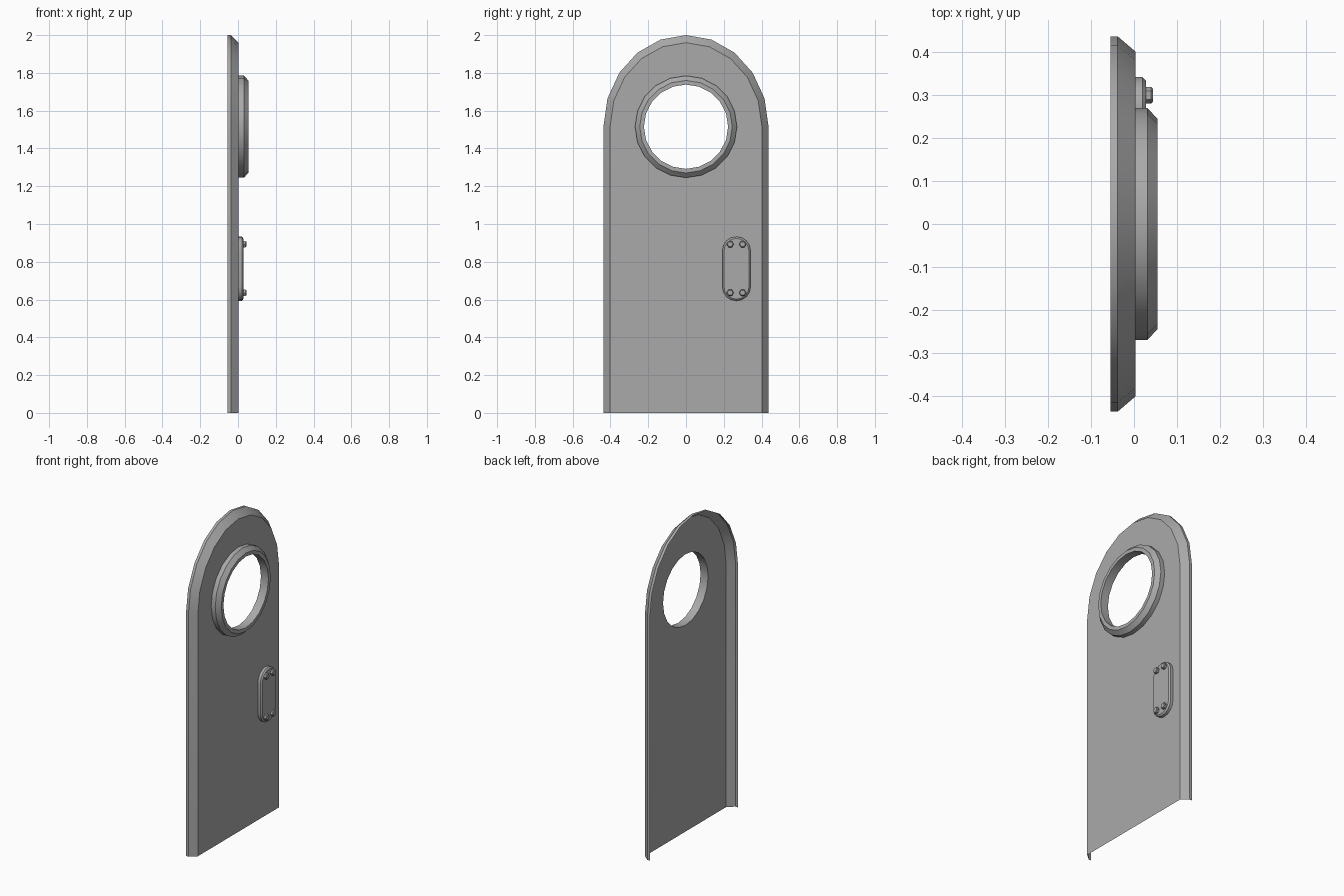
import bpy, bmesh, math

cube = bpy.data.objects.get("Cube")
if cube:
    bpy.data.objects.remove(cube, do_unlink=True)

GREY = (0.4, 0.4, 0.4, 1.0)
metal = bpy.data.materials.new("grey_metal")
metal.use_nodes = True
metal.diffuse_color = GREY
metal.node_tree.nodes["Principled BSDF"].inputs["Base Color"].default_value = GREY

FACE_X = 0.003             # outer face of the door panel
WINDOW_Z = 1.515
WINDOW_R = 0.223
LATCH = (0.267, 0.763)     # centre of the latch plate (y, z)


def ellipse(y, z, ry, rz, count, start=0.0, sweep=math.tau):
    """Points counter-clockwise as seen from +x; a full sweep omits the repeat."""
    steps = count if sweep >= math.tau else count - 1
    return [(y + ry * math.cos(start + sweep * i / steps),
             z + rz * math.sin(start + sweep * i / steps)) for i in range(count)]


def arch(half_width, top):
    """Round-topped door outline, starting and ending on the floor."""
    curve = ellipse(0, WINDOW_Z, half_width, top - WINDOW_Z, 11, 0, math.pi)
    return [(half_width, 0)] + curve + [(-half_width, 0)]


def capsule(inset):
    y, z = LATCH
    r = 0.075 - inset
    return (ellipse(y, z + 0.095, r, r, 9, 0, math.pi)
            + ellipse(y, z - 0.095, r, r, 9, math.pi, math.pi))


def add_loop(bm, points, x):
    return [bm.verts.new((x, y, z)) for y, z in points]


def bridge(bm, a, b, closed=True):
    n = len(a)
    for i in range(n if closed else n - 1):
        j = (i + 1) % n
        bm.faces.new((a[i], a[j], b[j], b[i]))


def finish(bm, name):
    mesh = bpy.data.meshes.new(name)
    bm.to_mesh(mesh)
    bm.free()
    mesh.materials.append(metal)
    obj = bpy.data.objects.new(name, mesh)
    bpy.context.collection.objects.link(obj)
    bpy.ops.object.select_all(action="DESELECT")
    obj.select_set(True)
    bpy.context.view_layer.objects.active = obj
    bpy.ops.object.shade_smooth_by_angle(angle=math.radians(30))
    return obj


def loft(name, sections, caps=True):
    """Join (points, x) sections in order, optionally closing both ends."""
    bm = bmesh.new()
    loops = [add_loop(bm, pts, x) for pts, x in sections]
    for a, b in zip(loops, loops[1:]):
        bridge(bm, a, b)
    if caps:
        bm.faces.new(loops[-1])
        bm.faces.new(loops[0][::-1])
    return finish(bm, name)


def window_circle(r):
    return ellipse(0, WINDOW_Z, r, r, 20)


# Door panel: thin sheet with window and latch openings and a folded rim
bm = bmesh.new()
panel = add_loop(bm, arch(0.402, 1.96), FACE_X)
openings = [add_loop(bm, window_circle(WINDOW_R), FACE_X),
            add_loop(bm, capsule(0), FACE_X)]
edges = [bm.edges.new((v, loop[(i + 1) % len(loop)]))
         for loop in [panel] + openings for i, v in enumerate(loop)]
bmesh.ops.triangle_fill(bm, use_beauty=True, edges=edges, normal=(1, 0, 0))
for f in bm.faces:
    f.normal_update()
    if f.normal.x < 0:
        f.normal_flip()
fold = add_loop(bm, arch(0.437, 2.0), -0.038)
back = add_loop(bm, arch(0.437, 2.0), -0.055)
bridge(bm, fold, panel, closed=False)
bridge(bm, back, fold, closed=False)
finish(bm, "door_panel")

# Raised window frame with a chamfered outer edge
frame_profile = [(0.27, FACE_X), (0.27, 0.031), (0.245, 0.055),
                 (WINDOW_R, 0.055), (WINDOW_R, FACE_X)]
loft("window_frame", [(window_circle(r), x) for r, x in frame_profile], caps=False)

# Latch plate
loft("latch_plate", [(capsule(0), FACE_X), (capsule(0), 0.02), (capsule(0.009), 0.028)])

# Four bolts on the latch plate
for side, dy in (("right", -0.033), ("left", 0.033)):
    for level, dz in (("lower", -0.127), ("upper", 0.13)):
        y, z = LATCH[0] + dy, LATCH[1] + dz
        loft(f"{level}_{side}_bolt",
             [(ellipse(y, z, r, r, 6), x)
              for r, x in ((0.019, 0.026), (0.019, 0.04), (0.015, 0.044))])
